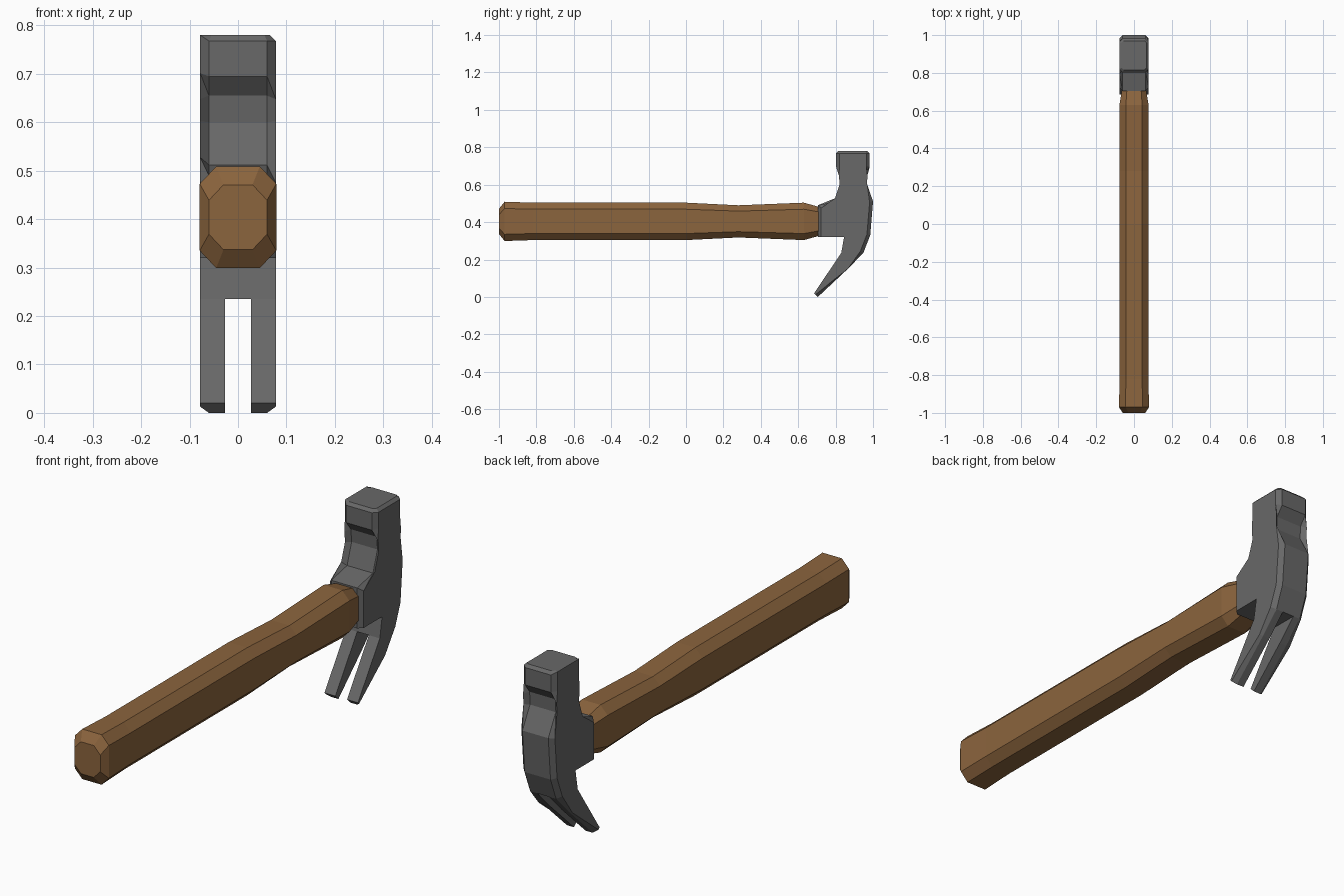
import bpy
import bmesh

cube = bpy.data.objects.get("Cube")
if cube:
    bpy.data.objects.remove(cube, do_unlink=True)


def material(name, colour):
    mat = bpy.data.materials.new(name)
    mat.use_nodes = True
    mat.diffuse_color = colour
    mat.node_tree.nodes["Principled BSDF"].inputs["Base Color"].default_value = colour
    return mat


def finish(bm, name, mat):
    bmesh.ops.recalc_face_normals(bm, faces=bm.faces[:])
    mesh = bpy.data.meshes.new(name)
    bm.to_mesh(mesh)
    bm.free()
    mesh.materials.append(mat)
    obj = bpy.data.objects.new(name, mesh)
    bpy.context.scene.collection.objects.link(obj)
    return obj


wood = material("brown wood", (0.26, 0.128, 0.047, 1))
steel = material("grey steel", (0.138, 0.138, 0.138, 1))

# Handle: octagonal sections (y, half width, half height, x chamfer, z chamfer)
sections = [
    (-1.0, 0.06, 0.067, 0.03, 0.032),
    (-0.97, 0.079, 0.105, 0.034, 0.036),
    (-0.82, 0.077, 0.1, 0.034, 0.035),
    (0.0, 0.077, 0.1, 0.034, 0.035),
    (0.28, 0.077, 0.086, 0.034, 0.031),
    (0.63, 0.077, 0.1, 0.034, 0.035),
    (0.72, 0.062, 0.075, 0.025, 0.026),
]
mid_z = 0.404
bm = bmesh.new()
rings = []
for y, w, h, cx, cz in sections:
    quarter = [(w, h - cz), (w - cx, h)]
    outline = quarter + [(-x, z) for x, z in reversed(quarter)]
    outline += [(-x, -z) for x, z in outline]
    rings.append([bm.verts.new((x, y, mid_z + z)) for x, z in outline])
for a, b in zip(rings, rings[1:]):
    for i in range(len(a)):
        j = (i + 1) % len(a)
        bm.faces.new((a[i], a[j], b[j], b[i]))
bm.faces.new(rings[0])
bm.faces.new(rings[-1])
finish(bm, "handle", wood)

# Head: side outline (y, z), from the hub's lower front up and over to the claw
outline = [
    (0.705, 0.32), (0.705, 0.49), (0.81, 0.512), (0.84, 0.60), (0.835, 0.655),
    (0.803, 0.695), (0.803, 0.78), (0.982, 0.78), (0.982, 0.695), (0.952, 0.655),
    (0.95, 0.60), (1.0, 0.51), (0.985, 0.33), (0.948, 0.235), (0.865, 0.15),
    (0.705, 0.0), (0.685, 0.02), (0.83, 0.235), (0.845, 0.32),
]
half = 0.078
bm = bmesh.new()
sides = [[bm.verts.new((x, y, z)) for y, z in outline] for x in (-half, half)]
count = len(outline)
for i in range(count):
    j = (i + 1) % count
    bm.faces.new((sides[0][i], sides[0][j], sides[1][j], sides[1][i]))
for side in sides:
    bm.faces.new(side)

# Chamfer the front edges of hub and neck, and the back edges down to the claw tip
chamfered = [i for i in range(15) if i != 6]
edges = [bm.edges.get((s[i], s[i + 1])) for s in sides for i in chamfered]
bmesh.ops.bevel(bm, geom=edges, offset=0.018, offset_type='OFFSET',
                segments=1, affect='EDGES', clamp_overlap=True)

# Chamfer the rim of the striking face
bm.normal_update()
top = max(bm.faces, key=lambda f: f.calc_center_median().z)
bmesh.ops.bevel(bm, geom=list(top.edges), offset=0.012, offset_type='OFFSET',
                segments=1, affect='EDGES', clamp_overlap=True)
head = finish(bm, "claw_head", steel)

# Slot between the two claw prongs
bm = bmesh.new()
bmesh.ops.create_cube(bm, size=1)
for v in bm.verts:
    v.co = (v.co.x * 0.054, 0.85 + v.co.y * 0.6, 0.0675 + v.co.z * 0.335)
cutter = finish(bm, "slot_cutter", steel)
cutter.hide_render = True
cut = head.modifiers.new("claw slot", 'BOOLEAN')
cut.operation = 'DIFFERENCE'
cut.solver = 'EXACT'
cut.object = cutter
bpy.context.view_layer.objects.active = head
bpy.ops.object.modifier_apply(modifier=cut.name)
bpy.data.objects.remove(cutter, do_unlink=True)
